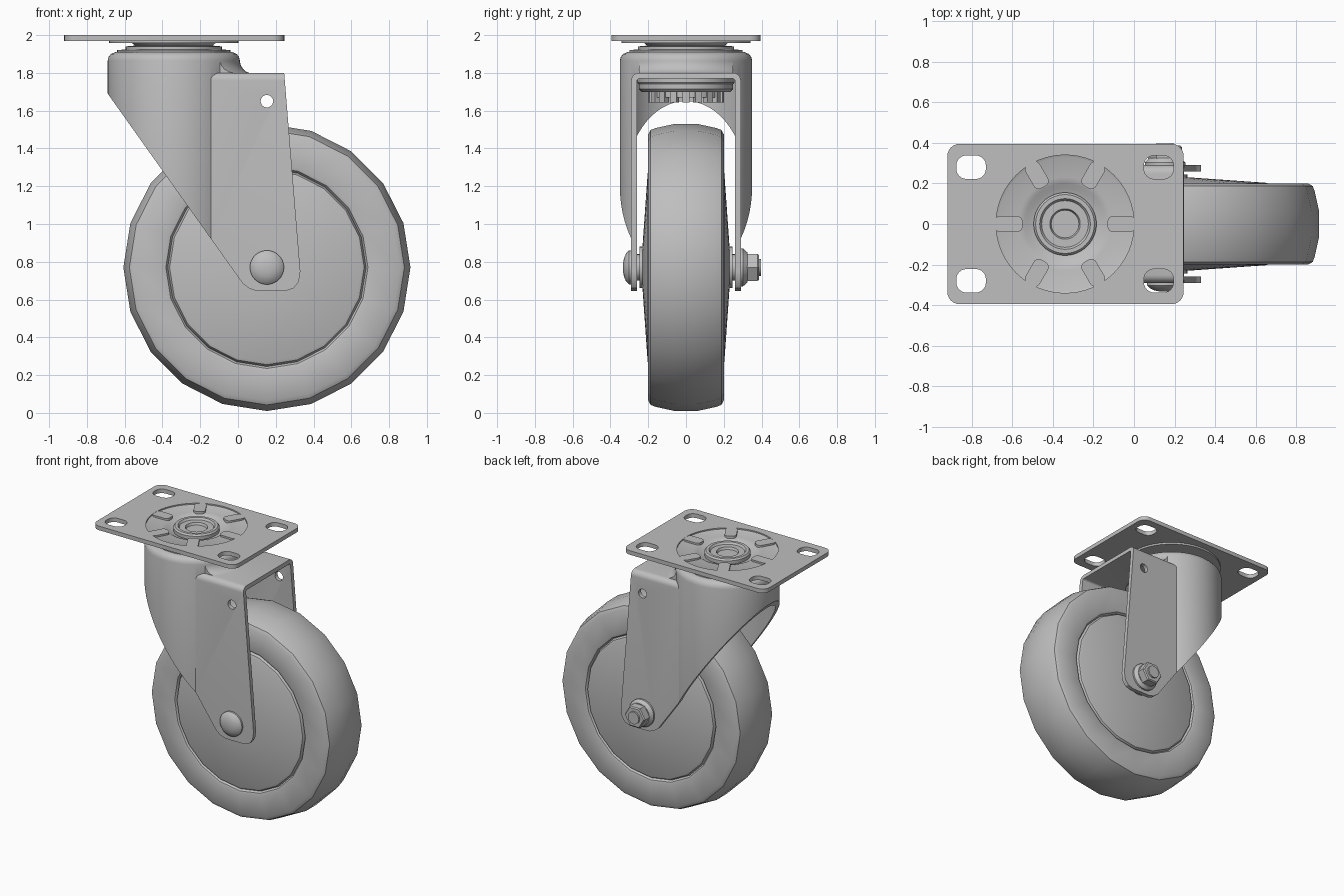
import bpy, bmesh
from math import radians, cos, sin, pi, tau
from mathutils import Matrix, Vector

if "Cube" in bpy.data.objects:
    bpy.data.objects.remove(bpy.data.objects["Cube"])

steel = bpy.data.materials.new("grey_steel")
steel.use_nodes = True
GREY = (0.52, 0.52, 0.52, 1)
steel.diffuse_color = GREY
steel.node_tree.nodes["Principled BSDF"].inputs["Base Color"].default_value = GREY

parts = []
SWIVEL = Vector((-0.34, 0, 0))
AXLE = Vector((0.153, 0, 0.77))


def finish(name, bm):
    bmesh.ops.remove_doubles(bm, verts=bm.verts, dist=1e-5)
    bmesh.ops.recalc_face_normals(bm, faces=bm.faces)
    mesh = bpy.data.meshes.new(name)
    bm.to_mesh(mesh)
    bm.free()
    mesh.materials.append(steel)
    ob = bpy.data.objects.new(name, mesh)
    bpy.context.scene.collection.objects.link(ob)
    parts.append(ob)
    return ob


def prism(name, pts, axis, a, b):
    """Extrude a flat outline along one axis from a to b."""
    place = {"x": lambda p: (a, p[0], p[1]),
             "y": lambda p: (p[0], a, p[1]),
             "z": lambda p: (p[0], p[1], a)}[axis]
    bm = bmesh.new()
    face = bm.faces.new([bm.verts.new(place(p)) for p in pts])
    out = bmesh.ops.extrude_face_region(bm, geom=[face])
    step = Vector([(b - a) * (axis == k) for k in "xyz"])
    moved = [g for g in out["geom"] if isinstance(g, bmesh.types.BMVert)]
    bmesh.ops.translate(bm, verts=moved, vec=step)
    return finish(name, bm)


def lathe(name, profile, centre, axis="z", segs=48):
    """Spin a closed (radius, height) profile about an axis."""
    bm = bmesh.new()
    up = Vector((0, 0, 1)) if axis == "z" else Vector((0, 1, 0))
    vs = [bm.verts.new(centre + Vector((r, 0, 0)) + up * h) for r, h in profile]
    edges = [bm.edges.new((p, q)) for p, q in zip(vs, vs[1:] + vs[:1])
             if len(vs) > 2 and (p.co - centre).cross(up).length + (q.co - centre).cross(up).length > 1e-4]
    bmesh.ops.spin(bm, geom=vs + edges, cent=centre, axis=up, angle=tau,
                   steps=segs, use_merge=True)
    bmesh.ops.dissolve_degenerate(bm, edges=bm.edges, dist=1e-5)
    return finish(name, bm)


def disc(name, r, a, b, centre, axis="z", segs=32):
    return lathe(name, [(0, a), (r, a), (r, b), (0, b)], centre, axis, segs)


def round_rect(x0, x1, y0, y1, r, n=6):
    corners = [(x1 - r, y1 - r), (x0 + r, y1 - r), (x0 + r, y0 + r), (x1 - r, y0 + r)]
    return [(cx + r * cos(t), cy + r * sin(t))
            for i, (cx, cy) in enumerate(corners)
            for t in [(i + k / n) * pi / 2 for k in range(n + 1)]]


def combine(ob, tool, how):
    mod = ob.modifiers.new("combine", "BOOLEAN")
    mod.operation, mod.object, mod.solver = how, tool, "EXACT"
    bpy.context.view_layer.objects.active = ob
    bpy.ops.object.modifier_apply(modifier=mod.name)
    parts.remove(tool)
    bpy.data.objects.remove(tool)


# Fork: round swivel housing joined to a folded channel, hollowed out
fork = lathe("fork", [(0, 0.3), (0.35, 0.3), (0.35, 1.865), (0.345, 1.885),
                      (0.333, 1.9), (0.31, 1.91), (0, 1.91)], SWIVEL, segs=64)
flare = lathe("flare", [(0.2, 1.78), (0.41, 1.78), (0.41, 1.797), (0.385, 1.805),
                        (0.367, 1.82), (0.355, 1.84), (0.347, 1.87), (0.2, 1.87)],
              SWIVEL, segs=64)
combine(flare, prism("flare_limit", round_rect(-0.2, 0.2, -0.25, 0.25, 0.01), "z", 1.7, 1.9),
        "INTERSECT")
combine(fork, prism("channel", round_rect(-0.29, 0.29, 0.31, 1.80, 0.04), "x", -0.34, 0.6), "UNION")
combine(fork, flare, "UNION")
side = [(0.22, 2.1), (-0.8, 2.1), (-0.8, 1.845), (0, 0.72), (0.025, 0.685), (0.06, 0.658),
        (0.1, 0.645), (0.25, 0.645), (0.295, 0.66), (0.322, 0.695), (0.33, 0.75)]
combine(fork, prism("side_outline", side, "y", -0.6, 0.6), "INTERSECT")
combine(fork, disc("housing_space", 0.322, 0.2, 1.88, SWIVEL, segs=64), "DIFFERENCE")
combine(fork, prism("channel_space", round_rect(-0.26, 0.26, 0.21, 1.77, 0.015), "x", -0.33, 0.7),
        "DIFFERENCE")
combine(fork, disc("pin_hole", 0.033, -0.5, 0.5, Vector((AXLE.x, 0, 1.65)), "y", 24), "DIFFERENCE")

# Mounting plate with four slots and a round opening for the pressed dish
plate = prism("mounting_plate", round_rect(-0.92, 0.245, -0.395, 0.395, 0.06), "z", 1.97, 2.0)
for x in (-0.803, 0.122):
    for y in (-0.28, 0.28):
        slot = round_rect(x - 0.073, x + 0.073, y - 0.058, y + 0.058, 0.05)
        combine(plate, prism("slot", slot, "z", 1.9, 2.1), "DIFFERENCE")
combine(plate, disc("dish_opening", 0.34, 1.9, 2.1, SWIVEL, segs=64), "DIFFERENCE")

# Pressed dish, its six raised tabs, and the centre rivet
lathe("pressed_dish", [(0.342, 1.957), (0.342, 1.992), (0.33, 1.986), (0.23, 1.986), (0.2, 1.978),
                       (0.175, 1.962), (0.14, 1.955), (0.14, 1.94), (0.2, 1.94), (0.22, 1.957)],
      SWIVEL, segs=64)
for i in range(6):
    tab = prism("dish_tab", round_rect(0.21, 0.345, -0.04, 0.04, 0.028), "z", 1.975, 1.999)
    tab.data.transform(Matrix.Translation(SWIVEL) @ Matrix.Rotation(i * pi / 3, 4, "Z"))
lathe("centre_rivet", [(0, 1.68), (0.14, 1.68), (0.14, 1.95), (0.155, 1.96), (0.155, 1.985),
                       (0.145, 1.996), (0.125, 1.996), (0.115, 1.982), (0.075, 1.982),
                       (0.068, 1.965), (0, 1.965)], SWIVEL)

# Swivel bearing: upper races and the cup inside the housing
lathe("upper_race", [(0.1, 1.9), (0.3, 1.9), (0.3, 1.92), (0.255, 1.925), (0.255, 1.94),
                     (0.2, 1.945), (0.1, 1.945)], SWIVEL)
lathe("lower_cup", [(0.1, 1.7), (0.235, 1.7), (0.25, 1.715), (0.25, 1.74), (0.257, 1.75),
                    (0.257, 1.885), (0.1, 1.885)], SWIVEL)

# Castellated lock ring under the bearing
lathe("lock_ring", [(0.15, 1.67), (0.19, 1.67), (0.19, 1.71), (0.15, 1.71)], SWIVEL)
bm = bmesh.new()
for i in range(18):
    bmesh.ops.create_cube(bm, size=1, matrix=Matrix.Translation(SWIVEL + Vector((0, 0, 1.672)))
                          @ Matrix.Rotation(i * tau / 18, 4, "Z")
                          @ Matrix.Translation((0.18, 0, 0))
                          @ Matrix.Diagonal((0.04, 0.036, 0.06, 1)))
finish("lock_ring_teeth", bm)

# Wheel: crowned tyre and slightly conical hub, mirrored profiles
tyre_half = [(0.76, 0.06), (0.738, 0.16), (0.728, 0.187), (0.705, 0.2), (0.55, 0.2),
             (0.535, 0.195), (0.525, 0.18)]
hub_half = [(0.525, 0.18), (0.515, 0.197), (0.5, 0.203), (0.13, 0.229), (0, 0.229)]
for name, half in (("tyre", tyre_half), ("hub", hub_half)):
    lathe(name, half + [(r, -h) for r, h in reversed(half)], AXLE, "y", 20)

# Axle bolt with spacers, domed head, flange nut and stub
disc("axle", 0.05, -0.3, 0.385, AXLE, "y")
for s in (-1, 1):
    disc("spacer", 0.11, s * 0.22, s * 0.245, AXLE, "y")
    disc("inner_washer", 0.07, s * 0.245, s * 0.262, AXLE, "y")
lathe("bolt_head", [(0, -0.28), (0.09, -0.28), (0.09, -0.302), (0.075, -0.317), (0.05, -0.328),
                    (0.025, -0.333), (0, -0.334)], AXLE, "y")
lathe("nut_flange", [(0, 0.28), (0.1, 0.28), (0.1, 0.302), (0.08, 0.325), (0, 0.325)], AXLE, "y")
lathe("hex_nut", [(0, 0.31), (0.083, 0.31), (0.083, 0.378), (0.075, 0.386), (0, 0.386)], AXLE, "y", 6)
disc("bolt_end", 0.045, 0.37, 0.398, AXLE, "y")

# Smooth shading with sharp corners kept
bpy.ops.object.select_all(action="DESELECT")
for ob in parts:
    ob.select_set(True)
bpy.context.view_layer.objects.active = fork
bpy.ops.object.shade_smooth_by_angle(angle=radians(32))
